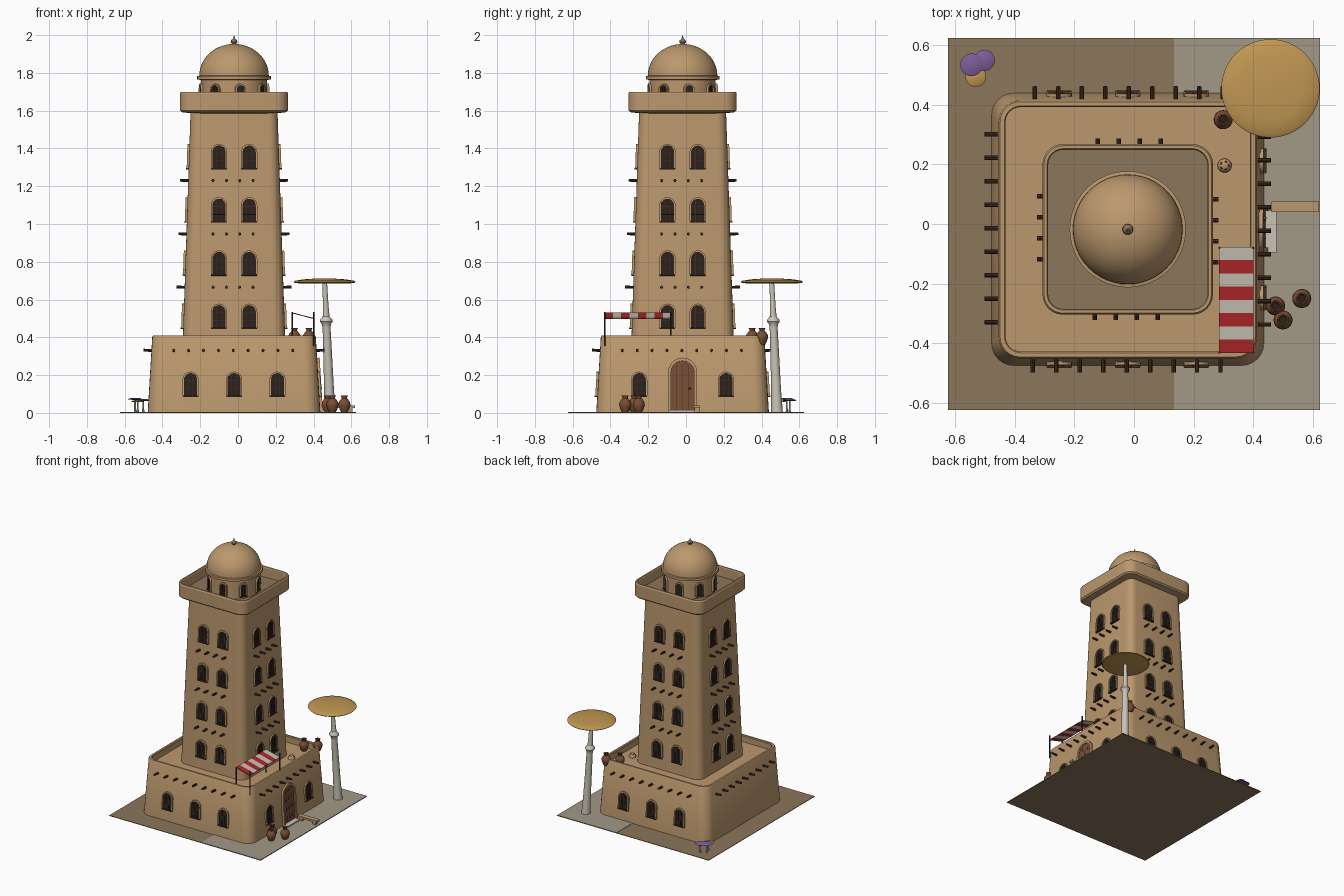
import bpy, bmesh, math
from mathutils import Matrix, Vector

if "Cube" in bpy.data.objects:
    bpy.data.objects.remove(bpy.data.objects["Cube"])

CX, CY = -0.021, -0.018          # building axis
T, R = Matrix.Translation, Matrix.Rotation


def material(name, rgb):
    m = bpy.data.materials.new(name)
    m.diffuse_color = (*rgb, 1)
    m.use_nodes = True
    m.node_tree.nodes["Principled BSDF"].inputs["Base Color"].default_value = m.diffuse_color
    return m


TAN = material("sandy_plaster", (0.50, 0.315, 0.155))
EARTH = material("brown_earth", (0.26, 0.18, 0.105))
PAVING = material("grey_paving", (0.36, 0.32, 0.245))
DARK = material("window_dark", (0.022, 0.015, 0.012))
WOOD = material("dark_wood", (0.055, 0.028, 0.016))
CLAY = material("red_brown_clay", (0.19, 0.075, 0.036))
YELLOW = material("ochre_yellow", (0.53, 0.31, 0.085))
PURPLE = material("dusty_purple", (0.20, 0.11, 0.32))
RED = material("awning_red", (0.44, 0.02, 0.022))
PALE = material("pale_stone", (0.58, 0.55, 0.47))


def finish(name, bm, *mats, fix=True):
    if fix:
        bmesh.ops.recalc_face_normals(bm, faces=bm.faces)
    me = bpy.data.meshes.new(name)
    bm.to_mesh(me)
    bm.free()
    for m in mats:
        me.materials.append(m)
    me.shade_smooth()
    me.set_sharp_from_angle(angle=math.radians(32))
    ob = bpy.data.objects.new(name, me)
    bpy.context.collection.objects.link(ob)
    return ob


def bridge(bm, rings, mat=0, cap_mat=0):
    """Skin a list of closed rings and cap both ends."""
    vs = [[bm.verts.new(p) for p in ring] for ring in rings]
    for a, b in zip(vs, vs[1:]):
        for i in range(len(a)):
            j = (i + 1) % len(a)
            bm.faces.new((a[i], a[j], b[j], b[i])).material_index = mat
    bm.faces.new(vs[0][::-1]).material_index = mat
    bm.faces.new(vs[-1]).material_index = cap_mat


def lathe(bm, profile, M=Matrix(), n=24, mat=0, cap_mat=0):
    rings = [[M @ Vector((max(r, 0.0004) * math.cos(2 * math.pi * i / n),
                          max(r, 0.0004) * math.sin(2 * math.pi * i / n), z))
              for i in range(n)] for r, z in profile]
    bridge(bm, rings, mat, cap_mat)


def rounded_square(half, r, z):
    pts = []
    for c in range(4):
        for j in range(7):
            a = math.radians(c * 90 + j * 15)
            q = math.radians(c * 90 + 45)
            k = (half - r) * math.sqrt(2)
            pts.append(Vector((CX + k * math.cos(q) + r * math.cos(a),
                               CY + k * math.sin(q) + r * math.sin(a), z)))
    return pts


def box(bm, M, lo, hi, mat=0):
    lo, hi = Vector(lo), Vector(hi)
    S = Matrix.Diagonal((*(hi - lo), 1))
    res = bmesh.ops.create_cube(bm, size=1, matrix=M @ T((lo + hi) / 2) @ S)
    for f in {f for v in res["verts"] for f in v.link_faces}:
        f.material_index = mat


def arch(w, h, n=10):
    r = w / 2
    top = [(-r * math.cos(math.pi * i / n), h - r + r * math.sin(math.pi * i / n))
           for i in range(n + 1)]
    return [(-r, 0)] + top + [(r, 0)]


def arch_panel(bm, M, w, h, depth, mat):
    bridge(bm, [[M @ Vector((x, y, z)) for x, z in arch(w, h)] for y in (0.02, -depth)], mat, mat)


def arch_frame(bm, M, w, h, t, depth, mat):
    o, i = arch(w + 2 * t, h + t), arch(w, h)
    sec = [[M @ Vector((p[0], y, p[1])) for p, y in
            ((a, 0.02), (a, -depth), (b, -depth), (b, 0.02))] for a, b in zip(o, i)]
    bridge(bm, sec, mat, mat)


def wall(side, u, z, half, tilt):
    """Local frame on a wall: x along, -y outwards, z up. Sides: front, right, back, left."""
    return T((CX, CY, 0)) @ R(side * math.pi / 2, 4, 'Z') @ T((u, -half, z)) @ R(-tilt, 4, 'X')


def base_wall(side, u, z):
    return wall(side, u, z, 0.457 - 0.061 * z, 0.061)


def tower_wall(side, u, z):
    return wall(side, u, z, 0.27 - 0.034 * (z - 0.41), 0.034)


# ground: earth slab with paved strip
bm = bmesh.new()
box(bm, Matrix(), (-0.624, -0.624, 0), (0.624, 0.624, 0.004))
finish("ground_slab", bm, EARTH)
bm = bmesh.new()
box(bm, Matrix(), (0.135, -0.624, 0.003), (0.624, 0.624, 0.006))
finish("paved_strip", bm, PAVING)

# building body: base storey with parapet, tower, flared top parapet
bm = bmesh.new()
bridge(bm, [rounded_square(*s) for s in (
    (0.457, 0.075, 0.002), (0.433, 0.07, 0.402), (0.428, 0.066, 0.41),
    (0.414, 0.055, 0.41), (0.410, 0.05, 0.405), (0.410, 0.05, 0.362))])
finish("base_storey", bm, TAN)
bm = bmesh.new()
bridge(bm, [rounded_square(*s) for s in ((0.272, 0.06, 0.355), (0.23, 0.05, 1.60))])
finish("tower", bm, TAN)
bm = bmesh.new()
bridge(bm, [rounded_square(*s) for s in (
    (0.22, 0.05, 1.585), (0.276, 0.06, 1.592), (0.286, 0.068, 1.602), (0.286, 0.068, 1.692),
    (0.281, 0.064, 1.70), (0.271, 0.055, 1.70), (0.267, 0.05, 1.694), (0.267, 0.05, 1.625))],
    0, 1)
finish("top_parapet", bm, TAN, EARTH)

# drum, dome and finial
AXIS = T((CX, CY, 0))
bm = bmesh.new()
dome = [(0.184 * math.cos(a), 1.785 + 0.168 * math.sin(a))
        for a in (math.pi / 2 * i / 14 for i in range(15))]
lathe(bm, [(0.175, 1.615), (0.175, 1.762), (0.195, 1.766), (0.195, 1.783)] + dome, AXIS, 48)
finish("drum_and_dome", bm, TAN)
bm = bmesh.new()
lathe(bm, [(0.009, 1.945), (0.011, 1.953), (0.018, 1.963), (0.016, 1.972), (0.006, 1.981),
           (0.0, 2.0)], AXIS, 16)
finish("finial", bm, EARTH)

# windows: dark pane, plaster hood, wooden grille and sill
bm = bmesh.new()
spots = [(tower_wall(s, u, 0.45 + 0.2817 * row), 0.07, 0.12)
         for s in range(4) for u in (-0.08, 0.08) for row in range(4)]
spots += [(base_wall(s, u, 0.09), 0.07, 0.12) for s, us in
          ((0, (-0.23, 0, 0.23)), (1, (-0.23, 0.23)), (2, (-0.23, 0, 0.23))) for u in us]
spots += [(AXIS @ R(math.radians(11 + 45 * i), 4, 'Z') @ T((0, -0.174, 1.645)), 0.042, 0.09)
          for i in range(8)]
for M, w, h in spots:
    arch_panel(bm, M, w, h, 0.004, 0)
    arch_frame(bm, M, w, h, 0.008, 0.011, 1)
    box(bm, M, (-w / 2 - 0.006, -0.014, -0.006), (w / 2 + 0.006, 0.01, 0.002), 2)
    for x in (-w / 6, w / 6):
        box(bm, M, (x - 0.0015, -0.008, 0), (x + 0.0015, 0, h * 0.9), 2)
    for z in (h * 0.33, h * 0.66):
        box(bm, M, (-w / 2, -0.007, z - 0.0015), (w / 2, 0, z + 0.0015), 2)
finish("arched_windows", bm, DARK, TAN, WOOD)

# projecting roof beams
bm = bmesh.new()
beams = [base_wall(s, 0.0788 * i - 0.004, 0.33) for s in range(4) for i in range(-4, 5)]
beams += [tower_wall(s, u - 0.005, z) for s in range(4) for z in (0.665, 0.947, 1.23)
          for u in (-0.106, -0.035, 0.035, 0.106)]
for M in beams:
    lathe(bm, [(0.0075, -0.03), (0.0075, 0.043)], M @ R(math.pi / 2, 4, 'X'), 8)
finish("roof_beams", bm, WOOD)

# door with plank grooves, knob and surround
bm = bmesh.new()
M = base_wall(1, 0, 0.004)
arch_panel(bm, M, 0.122, 0.272, 0.006, 0)
arch_frame(bm, M, 0.122, 0.272, 0.016, 0.014, 1)
for x in (-0.03, 0, 0.03):
    box(bm, M, (x - 0.001, -0.007, 0), (x + 0.001, 0, 0.25), 2)
bmesh.ops.create_uvsphere(bm, u_segments=8, v_segments=6, radius=0.006,
                          matrix=M @ T((0.038, -0.011, 0.125)))
finish("door", bm, CLAY, TAN, WOOD)
bm = bmesh.new()
box(bm, Matrix(), (0.42, -0.095, 0.003), (0.478, 0.045, 0.014))
finish("door_step", bm, PALE)

# low bench beside the door
bm = bmesh.new()
box(bm, Matrix(), (0.462, 0.04, 0.026), (0.62, 0.075, 0.04))
for x in (0.475, 0.585):
    box(bm, Matrix(), (x, 0.044, 0.004), (x + 0.022, 0.071, 0.028))
finish("bench", bm, TAN)

# clay jars on the paving and on the roof terrace
jar = [(0.017, 0), (0.024, 0.012), (0.032, 0.036), (0.031, 0.05), (0.022, 0.065), (0.014, 0.073),
       (0.014, 0.079), (0.019, 0.087), (0.015, 0.088), (0.012, 0.08)]
bm = bmesh.new()
for p in ((0.475, -0.275, 0.004), (0.5, -0.322, 0.004), (0.563, -0.25, 0.004),
          (0.299, 0.35, 0.362), (0.376, 0.402, 0.362)):
    lathe(bm, jar, T(p), 20, 0, 1)
finish("clay_jars", bm, CLAY, DARK)

# small vented oven dome on the terrace
bm = bmesh.new()
O = T((0.304, 0.196, 0.36))
lathe(bm, [(0.024, 0), (0.023, 0.012), (0.018, 0.022), (0.01, 0.028), (0, 0.03)], O, 20)
for i in range(5):
    a = i * 2 * math.pi / 5
    lathe(bm, [(0.0045, 0.015), (0.0045, 0.0275)],
          O @ T((0.012 * math.cos(a), 0.012 * math.sin(a), 0)), 8, 1, 1)
finish("terrace_oven", bm, TAN, WOOD)

# striped awning on four poles
bm = bmesh.new()
step = 0.355 / 8
for i in range(8):
    y = -0.432 + i * step
    box(bm, T((0.3425, 0, 0.515)) @ R(0.25, 4, 'Y'),
        (-0.059, y, -0.0025), (0.059, y + step, 0.0025), i % 2)
finish("awning", bm, RED, PALE)
bm = bmesh.new()
for x, top in ((0.287, 0.534), (0.4, 0.535)):
    for y in (-0.431, -0.08):
        lathe(bm, [(0.004, 0.355), (0.004, top)], T((x, y, 0)), 8)
finish("awning_poles", bm, WOOD)

# giant leaning mushroom
lean = T((0.487, 0.482, 0))
lean[0][2] = lean[1][2] = -0.04
bm = bmesh.new()
lathe(bm, [(0.031, 0.003), (0.026, 0.12), (0.021, 0.45), (0.024, 0.47), (0.034, 0.483),
           (0.032, 0.493), (0.018, 0.51), (0.015, 0.56), (0.012, 0.695)], lean, 24)
finish("giant_mushroom_stem", bm, PALE)
cap = [(0.0, 0.684), (0.13, 0.685), (0.16, 0.689), (0.165, 0.694), (0.155, 0.7),
       (0.11, 0.707), (0.05, 0.711), (0.0, 0.712)]
bm = bmesh.new()
lathe(bm, cap, T((0.458, 0.455, 0)), 48)
finish("giant_mushroom_cap", bm, YELLOW)

# cluster of little mushrooms
stems, caps = bmesh.new(), bmesh.new()
for x, y, r, h, m in ((-0.545, 0.534, 0.038, 0.076, 0), (-0.502, 0.549, 0.035, 0.07, 0),
                      (-0.531, 0.495, 0.035, 0.064, 1)):
    lathe(stems, [(0.007, 0.003), (0.005, 0.02), (0.004, h - 0.004)], T((x, y, 0)), 10)
    lathe(caps, [(0, h - 0.007), (r * 0.9, h - 0.006), (r, h - 0.003), (r * 0.7, h + 0.002),
                 (0, h + 0.004)], T((x, y, 0)), 24, m, m)
finish("little_mushroom_stems", stems, PALE)
finish("little_mushroom_caps", caps, PURPLE, YELLOW)
